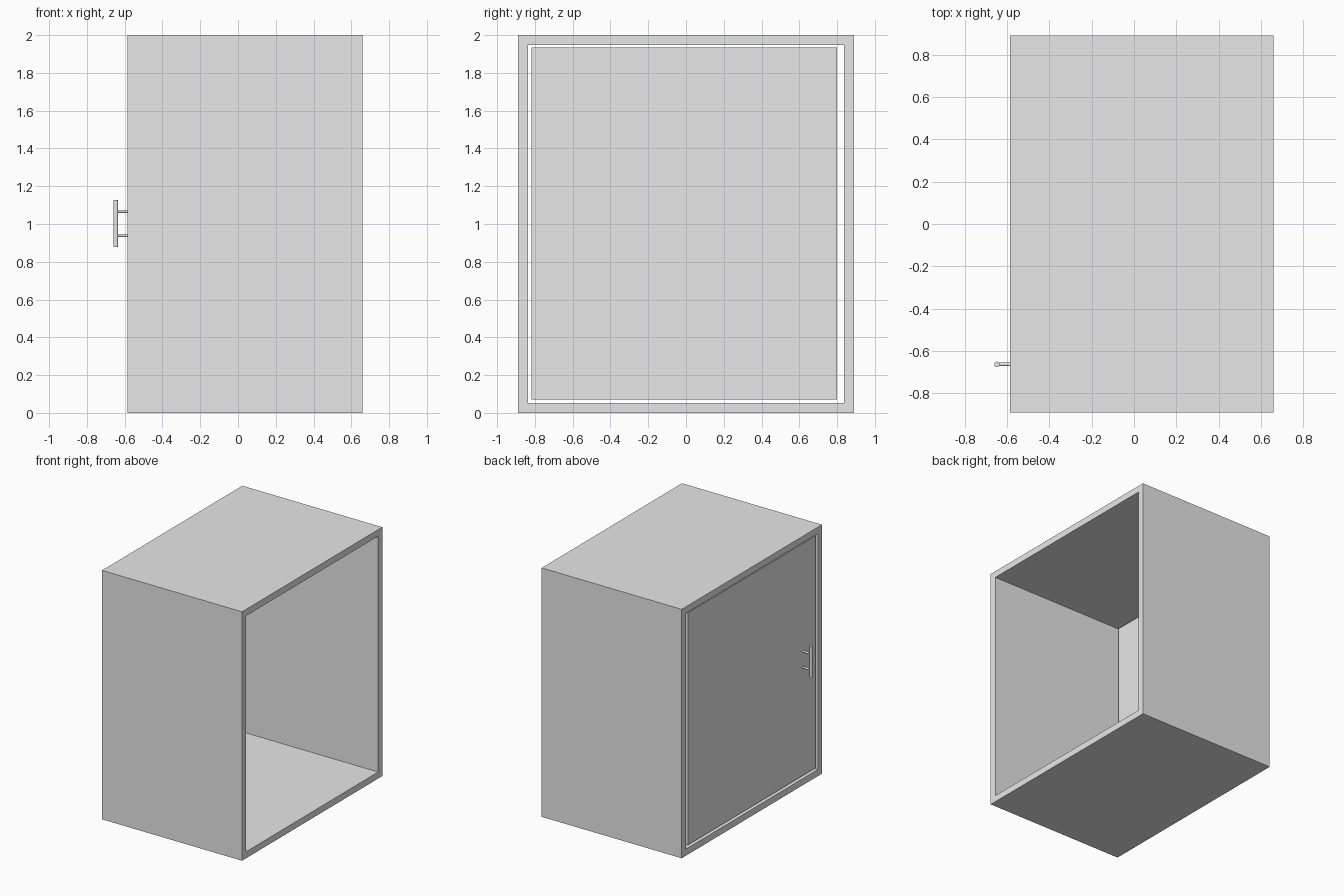
import bpy
import bmesh
import math
from mathutils import Vector

cube = bpy.data.objects.get("Cube")
if cube:
    bpy.data.objects.remove(cube, do_unlink=True)

grey = bpy.data.materials.new("light_grey")
grey.use_nodes = True
colour = (0.8, 0.8, 0.8, 1.0)
grey.diffuse_color = colour
grey.node_tree.nodes["Principled BSDF"].inputs["Base Color"].default_value = colour


def box(name, low, high):
    """Axis-aligned box between two corners."""
    low, high = Vector(low), Vector(high)
    bpy.ops.mesh.primitive_cube_add(size=1, location=(low + high) / 2)
    obj = bpy.context.object
    obj.name = name
    obj.scale = high - low
    bpy.ops.object.transform_apply(location=False, rotation=False, scale=True)
    obj.data.materials.append(grey)
    return obj


def rod(name, start, end, radius):
    """Round bar between two points."""
    start, end = Vector(start), Vector(end)
    axis = end - start
    bpy.ops.mesh.primitive_cylinder_add(
        vertices=32, radius=radius, depth=axis.length, location=(start + end) / 2,
        rotation=axis.to_track_quat('Z', 'Y').to_euler())
    obj = bpy.context.object
    obj.name = name
    obj.data.materials.append(grey)
    bpy.ops.object.shade_smooth_by_angle(angle=math.radians(40))
    return obj


front_x, back_x = -0.585, 0.659
half_width, height, wall = 0.89, 2.0, 0.053


def ring(bm, x, inset):
    """Four corners of the casing section at x."""
    y, low, high = half_width - inset, inset, height - inset
    return [bm.verts.new((x, *p)) for p in ((-y, low), (y, low), (y, high), (-y, high))]


# Casing: rectangular sleeve, open at both ends
bm = bmesh.new()
loops = [ring(bm, front_x, 0), ring(bm, back_x, 0),
         ring(bm, back_x, wall), ring(bm, front_x, wall)]
for a, b in zip(loops, loops[1:] + loops[:1]):
    for i in range(4):
        j = (i + 1) % 4
        bm.faces.new((a[i], a[j], b[j], b[i]))
bmesh.ops.recalc_face_normals(bm, faces=bm.faces)
mesh = bpy.data.meshes.new("casing")
bm.to_mesh(mesh)
bm.free()
mesh.materials.append(grey)
bpy.context.collection.objects.link(bpy.data.objects.new("casing", mesh))

# Door: panel set in one open end with a gap all round
door_x = -0.577
box("door", (door_x, -0.817, 0.07), (-0.533, 0.80, 1.934))

# Handle: upright bar on two posts
handle_x, handle_y, handle_z = -0.647, -0.663, 1.003
rod("handle_bar", (handle_x, handle_y, handle_z - 0.125),
    (handle_x, handle_y, handle_z + 0.125), 0.013)
for label, side in (("lower", -1), ("upper", 1)):
    z = handle_z + side * 0.064
    rod(f"{label}_handle_post", (handle_x, handle_y, z), (door_x, handle_y, z), 0.008)
